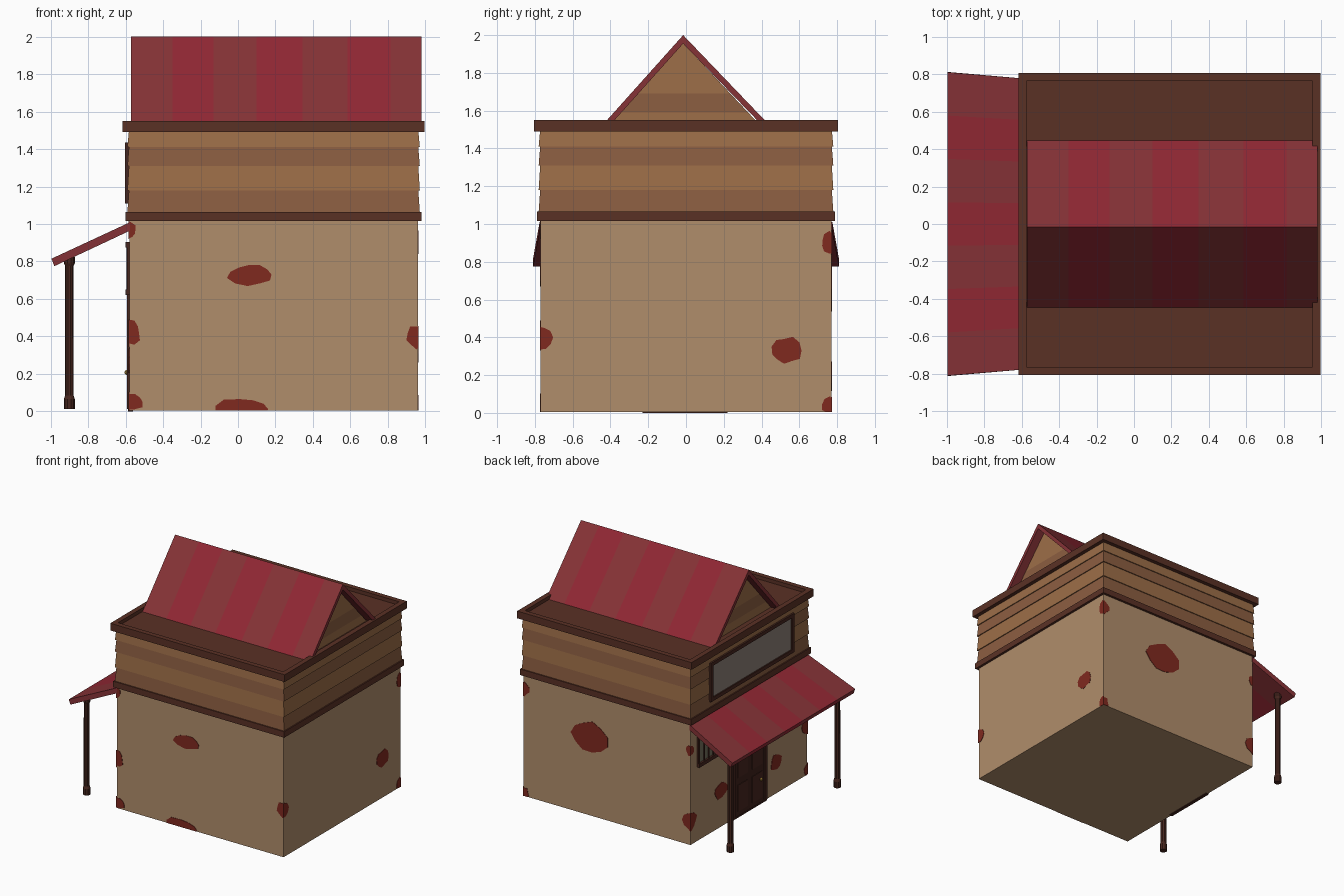
import bpy, math, random

if "Cube" in bpy.data.objects:
    bpy.data.objects.remove(bpy.data.objects["Cube"])

# ---------- helpers ----------
def mat(name, hexcol):
    m = bpy.data.materials.new(name)
    rgb = [int(hexcol[i:i + 2], 16) / 255 for i in (0, 2, 4)]
    m.diffuse_color = [((c + 0.055) / 1.055) ** 2.4 for c in rgb] + [1]
    m.use_nodes = True
    m.node_tree.nodes["Principled BSDF"].inputs["Base Color"].default_value = m.diffuse_color
    return m

PLASTER = mat("plaster", "b08d6b")
BRICK = mat("brick", "80291f")
TRIM = mat("trim_wood", "5a3125")
DARK = mat("dark_wood", "47261e")
DOOR = mat("door_wood", "3e211b")
PLANK_A = mat("plank_dark", "8c5e41")
PLANK_B = mat("plank_light", "9d6e48")
RED_A = mat("red_dull", "853236")
RED_B = mat("red_bright", "902733")
PANEL = mat("sign_panel", "8d8078")
GLASS = mat("window_pane", "756f5c")
BRASS = mat("brass", "b08a3c")

def loft(name, rings, mats, caps=True):
    """Skin equal-sized point rings; the material alternates per segment."""
    n = len(rings[0])
    verts = [p for r in rings for p in r]
    faces, idx = [], []
    for s in range(len(rings) - 1):
        for i in range(n):
            j = (i + 1) % n
            faces.append((s * n + i, s * n + j, (s + 1) * n + j, (s + 1) * n + i))
            idx.append(s % len(mats))
    if caps:
        last = (len(rings) - 1) * n
        faces += [tuple(reversed(range(n))), tuple(range(last, last + n))]
        idx += [0, (len(rings) - 2) % len(mats)]
    me = bpy.data.meshes.new(name)
    me.from_pydata(verts, [], faces)
    for m in mats:
        me.materials.append(m)
    me.polygons.foreach_set("material_index", idx)
    ob = bpy.data.objects.new(name, me)
    bpy.context.collection.objects.link(ob)
    bpy.context.view_layer.objects.active = ob
    bpy.ops.object.mode_set(mode='EDIT')
    bpy.ops.mesh.select_all(action='SELECT')
    bpy.ops.mesh.normals_make_consistent(inside=False)
    bpy.ops.object.mode_set(mode='OBJECT')
    return ob

X0, X1, Y = -0.58, 0.96, 0.77          # wall planes

def rect(z, out=0.0):
    return [(X0 - out, -Y - out, z), (X1 + out, -Y - out, z),
            (X1 + out, Y + out, z), (X0 - out, Y + out, z)]

def box(name, x, y, z, m):
    ring = lambda k: [(x[0], y[0], k), (x[1], y[0], k), (x[1], y[1], k), (x[0], y[1], k)]
    return loft(name, [ring(z[0]), ring(z[1])], [m])

def turned(name, x, y, profile, m, sides=10):
    rings = [[(x + r * math.cos(a), y + r * math.sin(a), z)
              for a in [2 * math.pi * i / sides for i in range(sides)]] for r, z in profile]
    return loft(name, rings, [m])

# ---------- walls ----------
loft("plaster_walls", [rect(0.005), rect(1.03)], [PLASTER])
loft("lower_trim", [rect(1.015, 0.02), rect(1.065, 0.02)], [TRIM])

# overlapping siding boards, each a little wider at its foot
levels = [1.065, 1.18, 1.31, 1.41, 1.50]
for i, (a, b) in enumerate(zip(levels, levels[1:])):
    loft(f"siding_board_{i}", [rect(a, 0.01), rect(b, 0.002)], [(PLANK_A, PLANK_B)[i % 2]])

# cornice with a shallow tray inside its rim
loft("cornice", [rect(1.49, 0.035), rect(1.55, 0.035), rect(1.55, -0.007), rect(1.52, -0.007)], [TRIM])

# ---------- gable roof ----------
chevron = [(-0.445, 1.52), (-0.015, 2.0), (0.445, 1.52), (0.405, 1.52), (-0.015, 1.955), (-0.405, 1.52)]
stripes = [-0.57, -0.35, -0.13, 0.10, 0.343, 0.583, 0.813, 0.98]
loft("striped_roof", [[(x, y, z) for y, z in chevron] for x in stripes], [RED_A, RED_B])

def gable_ring(z):
    h = 0.41 * (1.957 - z) / 0.437
    return [(-0.50, -0.015 - h, z), (0.91, -0.015 - h, z), (0.91, -0.015 + h, z), (-0.50, -0.015 + h, z)]
loft("gable_boards", [gable_ring(z) for z in (1.52, 1.59, 1.69, 1.955)], [PLANK_B, PLANK_A])

# ---------- awning and posts ----------
def awning_ring(t):
    return [(-0.575, 0.775 * t, 1.01), (-0.995, 0.81 * t, 0.815),
            (-0.98, 0.81 * t, 0.775), (-0.575, 0.775 * t, 0.965)]
loft("striped_awning", [awning_ring(-1 + 2 * i / 7) for i in range(8)], [RED_A, RED_B])

post = [(0.029, 0.012), (0.029, 0.065), (0.023, 0.085), (0.022, 0.775), (0.029, 0.79), (0.029, 0.825)]
for side, y in (("near", -0.71), ("far", 0.70)):
    turned(f"awning_post_{side}", -0.90, y, post, DARK)

# ---------- blank sign board ----------
box("sign_panel", (-0.592, -0.57), (-0.54, 0.50), (1.13, 1.41), PANEL)
for k, z in enumerate(((1.11, 1.14), (1.405, 1.435))):
    box(f"sign_rail_{k}", (-0.602, -0.57), (-0.57, 0.53), z, DARK)
for k, y in enumerate(((-0.57, -0.54), (0.50, 0.53))):
    box(f"sign_stile_{k}", (-0.602, -0.57), y, (1.14, 1.405), DARK)

# ---------- door ----------
box("door_leaf", (-0.585, -0.56), (-0.20, 0.19), (0.01, 0.62), DOOR)
box("door_sill", (-0.588, -0.56), (-0.23, 0.22), (0.0, 0.012), DARK)
box("door_head", (-0.592, -0.56), (-0.23, 0.22), (0.62, 0.655), DARK)
for k, y in enumerate(((-0.23, -0.195), (0.185, 0.22))):
    box(f"door_jamb_{k}", (-0.592, -0.56), y, (0.012, 0.62), DARK)
for c, y in enumerate((-0.165, 0.025)):
    for r, z in enumerate(((0.05, 0.27), (0.33, 0.58))):
        box(f"door_panel_{c}{r}", (-0.589, -0.58), (y, y + 0.13), z, DARK)
turned("door_knob", -0.594, -0.145, [(0.004, 0.195), (0.011, 0.203), (0.011, 0.213), (0.004, 0.221)], BRASS, 8)

# ---------- barred windows, mirrored either side of the door ----------
for side, s in (("near", -1), ("far", 1)):
    span = lambda a, b: sorted((s * a, s * b))
    box(f"window_pane_{side}", (-0.583, -0.57), span(0.36, 0.66), (0.64, 0.89), GLASS)
    for k, z in enumerate(((0.62, 0.65), (0.875, 0.905))):
        box(f"window_rail_{side}_{k}", (-0.60, -0.57), span(0.34, 0.68), z, DARK)
    for k, y in enumerate((0.34, 0.66)):
        box(f"window_stile_{side}_{k}", (-0.592, -0.57), span(y, y + 0.02), (0.65, 0.875), DARK)
    for k in range(4):
        turned(f"window_bar_{side}_{k}", -0.588, s * (0.42 + 0.06 * k), [(0.007, 0.65), (0.007, 0.875)], DARK, 6)

# ---------- bare brick patches, clipped at the wall edges ----------
random.seed(4)
def patch(wall, u, v, w, h):
    lo, hi = (X0, X1) if wall in "FB" else (-Y, Y)
    e = 0.003
    place = {"F": lambda a, b, d: (a, -Y - d, b), "B": lambda a, b, d: (a, Y + d, b),
             "L": lambda a, b, d: (X0 - d, a, b), "R": lambda a, b, d: (X1 + d, a, b)}[wall]
    pts = []
    for i in range(11):
        a = 2 * math.pi * i / 11
        k = random.uniform(0.8, 1.1) / 2
        pts.append((min(max(u + w * k * math.cos(a), lo - e), hi + e),
                    min(max(v + h * k * math.sin(a), 0.005), 1.015)))
    loft("brick_patch_" + wall, [[place(a, b, d) for a, b in pts] for d in (-0.002, e)], [BRICK])

for p in (("F", 0.07, 0.73, 0.25, 0.12), ("F", 0.03, 0.01, 0.30, 0.13),
          ("R", 0.53, 0.33, 0.16, 0.15), ("B", 0.35, 0.655, 0.33, 0.26),
          ("L", -0.36, 0.27, 0.15, 0.14), ("L", 0.37, 0.31, 0.19, 0.13)):
    patch(*p)
# corner patches wrap onto two walls
for a, b, z, h in (("F", "L", 0.42, 0.14), ("F", "L", 0.05, 0.10), ("F", "L", 0.97, 0.09),
                   ("F", "R", 0.40, 0.13), ("B", "R", 0.90, 0.12), ("B", "R", 0.03, 0.11),
                   ("B", "L", 0.20, 0.16), ("B", "L", 0.79, 0.09)):
    patch(a, X0 if b == "L" else X1, z, h * (1.6 if b == "L" and z < 0.1 else 0.9), h)
    patch(b, -Y if a == "F" else Y, z, h, h)
